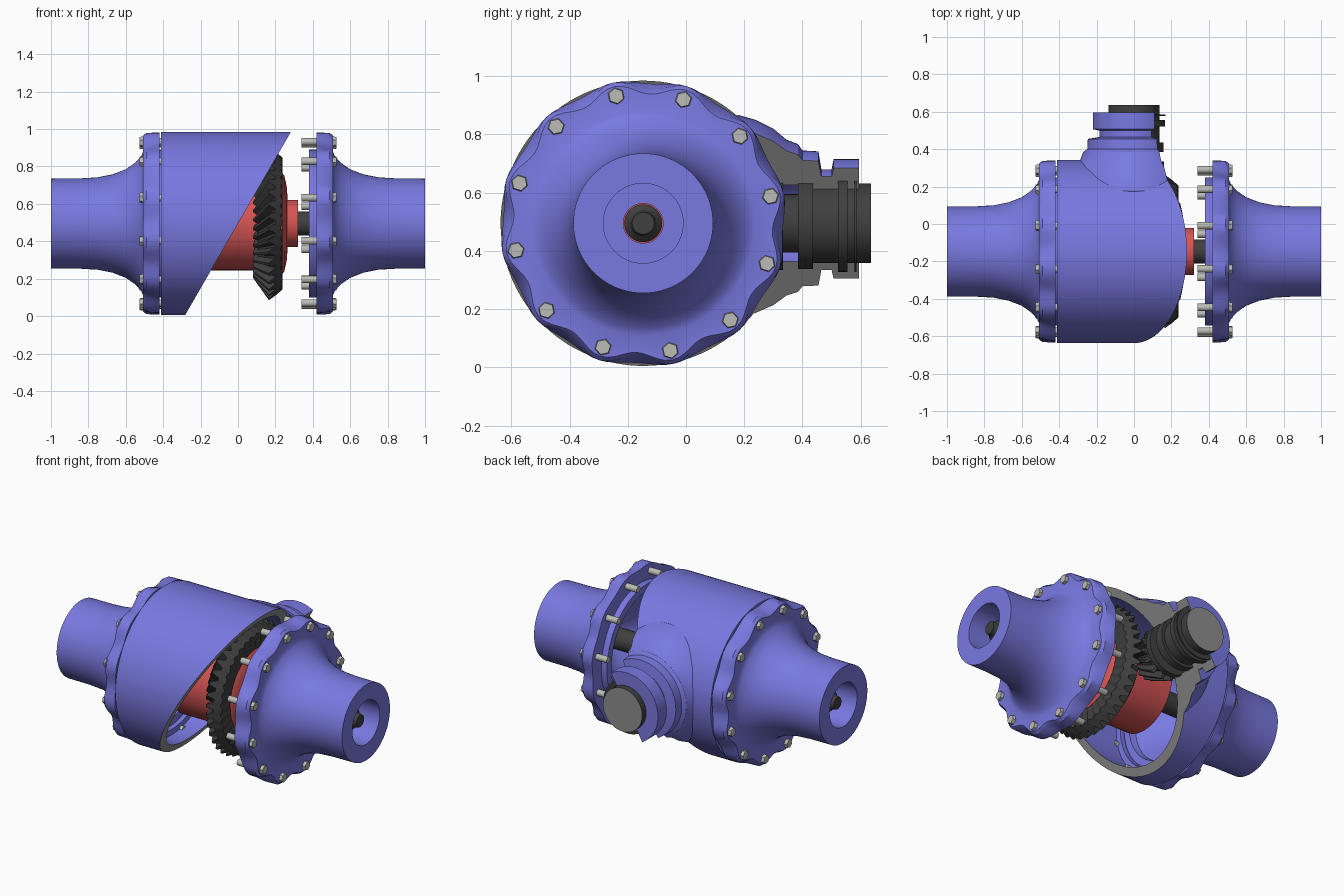
import bpy, bmesh, math
from mathutils import Matrix, Vector

if "Cube" in bpy.data.objects:
    bpy.data.objects.remove(bpy.data.objects["Cube"])

Y0, Z0 = -0.147, 0.495          # main axle axis
A0 = math.radians(12)           # first bolt angle
BOLT_R = 0.447


def material(name, rgb):
    m = bpy.data.materials.new(name)
    m.diffuse_color = (*rgb, 1)
    m.use_nodes = True
    m.node_tree.nodes["Principled BSDF"].inputs["Base Color"].default_value = m.diffuse_color
    return m


BLUE = material("blue_casing", (0.19, 0.19, 0.75))
RED = material("red_carrier", (0.68, 0.09, 0.09))
DARK = material("dark_steel", (0.05, 0.05, 0.05))
GREY = material("section_grey", (0.27, 0.27, 0.27))
SILVER = material("bolt_silver", (0.50, 0.50, 0.47))


def finish(bm, name, mats, smooth=30):
    bmesh.ops.remove_doubles(bm, verts=bm.verts, dist=1e-5)
    bmesh.ops.recalc_face_normals(bm, faces=bm.faces)
    if bm.calc_volume(signed=True) < 0:
        bmesh.ops.reverse_faces(bm, faces=bm.faces)
    me = bpy.data.meshes.new(name)
    bm.to_mesh(me)
    bm.free()
    ob = bpy.data.objects.new(name, me)
    bpy.context.collection.objects.link(ob)
    for m in mats:
        me.materials.append(m)
    if smooth:
        smooth_by_angle(ob, smooth)
    return ob


def smooth_by_angle(ob, deg):
    bpy.ops.object.select_all(action='DESELECT')
    ob.select_set(True)
    bpy.context.view_layer.objects.active = ob
    bpy.ops.object.shade_smooth_by_angle(angle=math.radians(deg))


def revolve(name, mats, profile, axis='x', steps=96, shape=None, sign=1, smooth=30):
    """Turn a closed (along, radius) profile; shape() may alter each point."""
    bm = bmesh.new()
    cols = []
    for i in range(steps):
        col = []
        for j, (t, r) in enumerate(profile):
            a = A0 + 2 * math.pi * i / steps
            if shape:
                t, r, a = shape(i, j, t, r, a)
            c, s = r * math.cos(a), r * math.sin(a)
            co = (sign * t, Y0 + c, Z0 + s) if axis == 'x' else (c, t, Z0 + s)
            col.append(bm.verts.new(co))
        cols.append(col)
    n = len(profile)
    for i in range(steps):
        p, q = cols[i], cols[(i + 1) % steps]
        for j in range(n):
            k = (j + 1) % n
            if profile[j][1] == 0 and profile[k][1] == 0:
                continue
            bm.faces.new((p[j], p[k], q[k], q[j]))
    return finish(bm, name, mats, smooth)


# Axle covers: scalloped flange flaring into a tube, mirrored left and right
cover = [(.38, .395), (.42, .395), (.42, .494), (.49, .494), (.507, .48), (.507, .385),
         (.518, .36), (.55, .325), (.6, .29), (.67, .263), (.75, .247), (.85, .241), (1, .24),
         (1, .137), (.8, .137), (.8, .068), (.65, .068), (.6, .13), (.42, .34), (.38, .35)]


def scallop(i, j, t, r, a):
    if r > .45:
        depth = .014 if t < .45 else .036
        r -= depth * (1 - math.cos(12 * (a - A0))) / 2
    return t, r, a


for side, sign in (("right", 1), ("left", -1)):
    revolve(side + "_axle_cover", [BLUE], cover, shape=scallop, sign=sign, steps=120)
    revolve(side + "_half_shaft", [DARK],
            [(.02, 0), (.02, .065), (.91, .065), (.93, .045), (.96, .038), (.96, 0)],
            sign=sign, steps=32)
    # Bolts: hex head plus shank
    bm = bmesh.new()
    for k in range(12):
        a = A0 + k * math.pi / 6
        for x0, x1, r, seg in ((.34, .506, .02, 16), (.503, .526, .03, 6)):
            m = (Matrix.Translation((sign * (x0 + x1) / 2, Y0 + BOLT_R * math.cos(a),
                                     Z0 + BOLT_R * math.sin(a)))
                 @ Matrix.Rotation(a, 4, 'X') @ Matrix.Rotation(sign * math.pi / 2, 4, 'Y'))
            bmesh.ops.create_cone(bm, cap_ends=True, segments=seg, radius1=r,
                                  radius2=r * (.88 if seg == 6 else 1), depth=x1 - x0, matrix=m)
    finish(bm, side + "_flange_bolts", [SILVER])

# Central housing: drum plus stepped pinion neck, then hollowed
housing = revolve("central_housing", [BLUE, GREY],
                  [(-.413, 0), (-.413, .49), (.42, .49), (.42, 0)], smooth=0)
neck = revolve("neck_helper", [BLUE],
               [(.05, 0), (.05, .33), (.18, .372), (.24, .355), (.3, .325), (.345, .287),
                (.385, .272), (.4, .25), (.455, .247), (.465, .185), (.5, .185), (.507, .22),
                (.595, .22), (.595, 0)], 'y', smooth=0)
cavity = revolve("cavity_helper", [BLUE],
                 [(-.5, 0), (-.5, .405), (-.36, .405), (-.36, .44), (.6, .44), (.6, 0)], smooth=0)
bore = revolve("bore_helper", [BLUE],
               [(.02, 0), (.02, .152), (.436, .152), (.436, .136), (.7, .136), (.7, 0)],
               'y', 64, smooth=0)
bpy.context.view_layer.objects.active = housing
for helper, op in ((neck, 'UNION'), (cavity, 'DIFFERENCE'), (bore, 'DIFFERENCE')):
    for solver in ('MANIFOLD', 'EXACT'):
        before = len(housing.data.vertices)
        mod = housing.modifiers.new("cut", 'BOOLEAN')
        mod.operation, mod.object, mod.solver = op, helper, solver
        bpy.ops.object.modifier_apply(modifier=mod.name)
        if len(housing.data.vertices) not in (0, before):
            break
    bpy.data.objects.remove(helper)

# Slice the housing at 60 degrees and cap the section in grey
cut_n = Vector((math.cos(math.pi / 6), 0, -.5))
bm = bmesh.new()
bm.from_mesh(housing.data)
bmesh.ops.remove_doubles(bm, verts=bm.verts, dist=1e-5)
for f in bm.faces:
    f.material_index = 0
cut = bmesh.ops.bisect_plane(bm, geom=bm.verts[:] + bm.edges[:] + bm.faces[:], dist=1e-6,
                             plane_co=(0, 0, Z0), plane_no=cut_n, clear_outer=True)
edges = [e for e in cut['geom_cut'] if isinstance(e, bmesh.types.BMEdge)]
cap = bmesh.ops.triangle_fill(bm, use_beauty=True, edges=edges, normal=cut_n)
for f in cap['geom']:
    if isinstance(f, bmesh.types.BMFace):
        f.material_index = 1
bmesh.ops.recalc_face_normals(bm, faces=bm.faces)
bm.to_mesh(housing.data)
bm.free()
smooth_by_angle(housing, 25)

# Differential carrier
revolve("differential_carrier", [RED],
        [(-.2, .06), (-.2, .25), (.235, .25), (.237, .27), (.248, .255), (.262, .19),
         (.265, .125), (.32, .125), (.32, .06)], steps=64)


# Gears: every tooth spans four columns, roots sink along the face normal
def toothed(depths, spiral, dt, dr):
    def shape(i, j, t, r, a):
        d = depths.get(j, 0)
        if i % 4 > 1:
            t, r = t + d * dt, r + d * dr
        return t, r, a + spiral.get(j, 0)
    return shape


revolve("ring_gear", [DARK],
        [(.08, .29), (.108, .33), (.137, .37), (.165, .41), (.23, .358), (.23, .2), (.11, .2)],
        steps=4 * 38, smooth=20,
        shape=toothed({0: .03, 1: .034, 2: .038, 3: .042, 4: .01},
                      {0: .2, 1: .12, 2: .055}, .82, -.58))
revolve("pinion_gear", [DARK],
        [(.11, 0), (.11, .105), (.17, .13), (.26, .165), (.28, .12), (.28, 0)], 'y',
        steps=4 * 14, smooth=20,
        shape=toothed({1: .03, 2: .035, 3: .04}, {1: .5, 2: .25}, 0, -1))

# Pinion shaft with its bearing and seal rings, grey end face
shaft = revolve("pinion_shaft", [DARK, GREY],
                [(.2, 0), (.2, .1), (.3, .1), (.3, .16), (.333, .16), (.333, .1), (.385, .1),
                 (.385, .157), (.436, .157), (.436, .137), (.522, .137), (.522, .167),
                 (.555, .167), (.555, .137), (.578, .137), (.578, .168), (.586, .168),
                 (.586, .137), (.635, .137), (.635, 0)], 'y', 64)
for f in shaft.data.polygons:
    f.material_index = int(f.center.y > .634)
